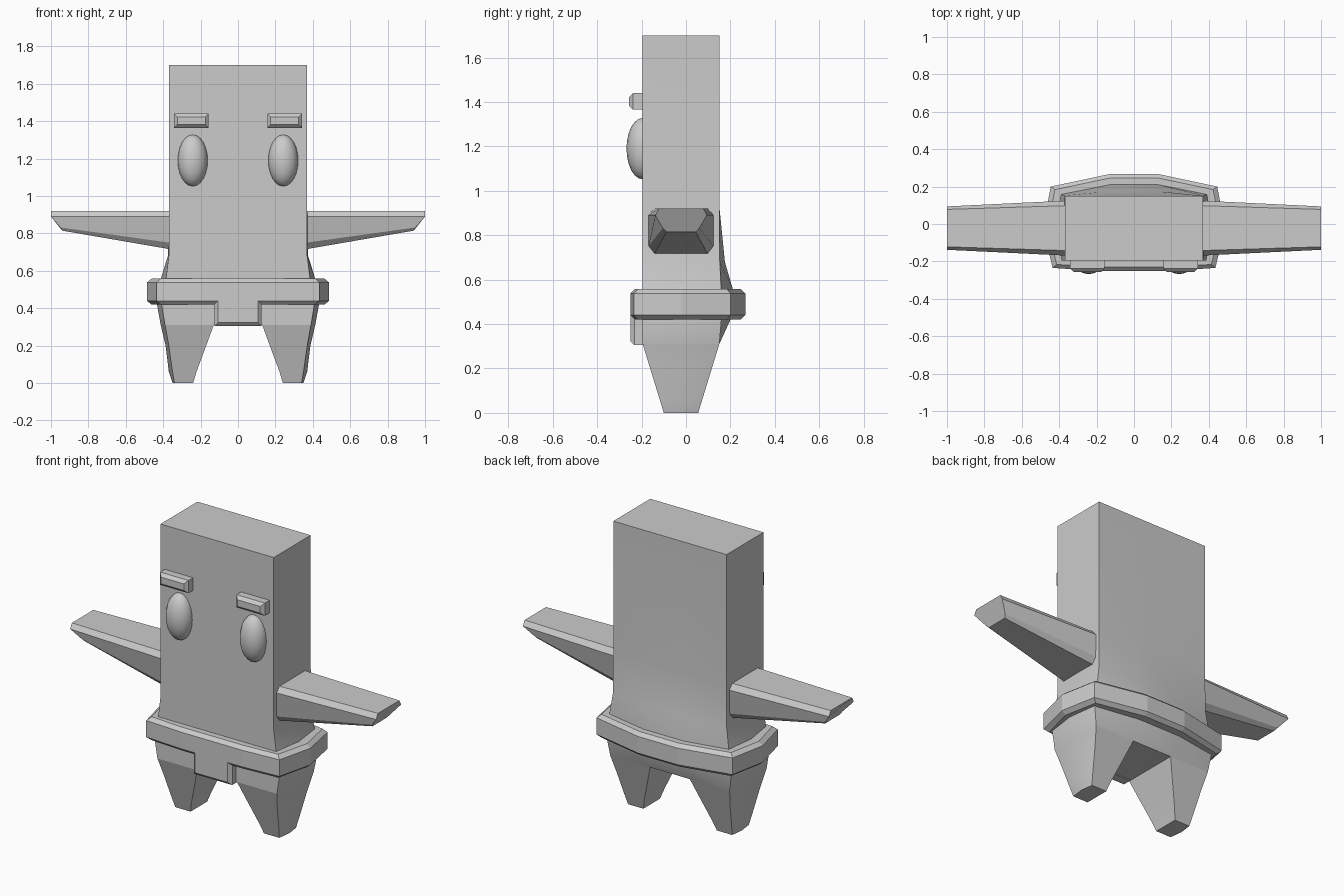
import bpy, bmesh, math

if "Cube" in bpy.data.objects:
    bpy.data.objects.remove(bpy.data.objects["Cube"])


def make(name, bm, angle=None):
    bmesh.ops.recalc_face_normals(bm, faces=bm.faces)
    me = bpy.data.meshes.new(name)
    bm.to_mesh(me)
    bm.free()
    ob = bpy.data.objects.new(name, me)
    bpy.context.collection.objects.link(ob)
    if angle:
        bpy.ops.object.select_all(action='DESELECT')
        ob.select_set(True)
        bpy.context.view_layer.objects.active = ob
        bpy.ops.object.shade_smooth_by_angle(angle=math.radians(angle))
    return ob


def loft(name, rings, angle=None, flip=1):
    """Join rings of equal point count and cap both ends."""
    bm = bmesh.new()
    vs = [[bm.verts.new((flip * x, y, z)) for x, y, z in r] for r in rings]
    n = len(vs[0])
    for a, b in zip(vs, vs[1:]):
        for i in range(n):
            bm.faces.new((a[i], a[(i + 1) % n], b[(i + 1) % n], b[i]))
    bm.faces.new(vs[0])
    bm.faces.new(vs[-1])
    return make(name, bm, angle)


def mirrored(half, z):
    """Close a right-hand outline across x = 0."""
    return [(x, y, z) for x, y in half] + [(-x, y, z) for x, y in reversed(half)]


def front_block(name, x0, x1, z0, z1, y0, y1, c):
    """Plate on the front with a chamfered front rim."""
    def rect(i, y):
        return [(x0 + i, y, z0 + i), (x1 - i, y, z0 + i),
                (x1 - i, y, z1 - i), (x0 + i, y, z1 - i)]
    loft(name, [rect(0, y1), rect(0, y0 + c), rect(c, y0)])


# Body: tall block flaring at the hips (z, front x, side x, back x, back y, mid back y)
rings = []
for z, xf, xm, xb, yb, ym in [(1.70, .37, .37, .37, .15, .15),
                              (0.93, .37, .37, .37, .15, .15),
                              (0.68, .37, .375, .372, .152, .175),
                              (0.56, .385, .412, .39, .158, .21),
                              (0.43, .41, .435, .41, .16, .205),
                              (0.31, .39, .413, .39, .15, .15)]:
    rings.append(mirrored([(xf, -.195), (xm, -.02), (xb, yb), (.13, ym)], z))
loft("body", rings, 30)

# Belt: bowed outline with chamfered rims
belt = [(.2, -.25), (.435, -.235), (.487, -.02), (.445, .2), (.13, .267)]
rings = []
for z, c in [(.42, .02), (.44, 0), (.538, 0), (.558, .02)]:
    s = 1 - c / .4
    rings.append(mirrored([(x * s if x > .2 else x, y * (1 - c / .25)) for x, y in belt], z))
loft("belt", rings)
front_block("belt_flap", -.125, .125, .305, .46, -.25, -.18, .018)

for side, tag in ((1, "right"), (-1, "left")):
    # Tapered legs
    rings = []
    for z, xi, xf, xm in [(.31, .13, .39, .413), (.2, .17, .37, .387),
                          (.06, .222, .35, .37), (0, .24, .34, .35)]:
        t = z / .31
        yf, yb = -.10 - .095 * t, .055 + .095 * t
        rings.append([(xi, yf, z), (xf, yf, z), (xm, -.02, z), (xf, yb, z), (xi, yb, z)])
    loft("leg_" + tag, rings, 30, side)

    # Arms: chamfered section narrowing to a slanted tip
    def arm_ring(pts):
        right = [(x, -.022 + d, z) for x, d, z in pts]
        left = [(x, -.022 - d, z) for x, d, z in reversed(pts)]
        return right + left
    root = [(.36, .12, .92), (.36, .147, .89), (.36, .147, .75), (.36, .12, .715)]
    tip = [(1.0, .1, .92), (1.0, .116, .89), (.95, .082, .832), (.94, .066, .815)]
    loft("arm_" + tag, [arm_ring(root), arm_ring(tip)], None, side)

    # Eyes
    bm = bmesh.new()
    bmesh.ops.create_uvsphere(bm, u_segments=16, v_segments=12, radius=1)
    for v in bm.verts:
        v.co = (side * .242 + v.co.x * .08, -.195 + v.co.y * .073, 1.19 + v.co.z * .138)
    make("eye_" + tag, bm, 40)

    # Eyebrows
    xs = sorted((side * .157, side * .342))
    front_block("eyebrow_" + tag, xs[0], xs[1], 1.365, 1.44, -.256, -.18, .018)
